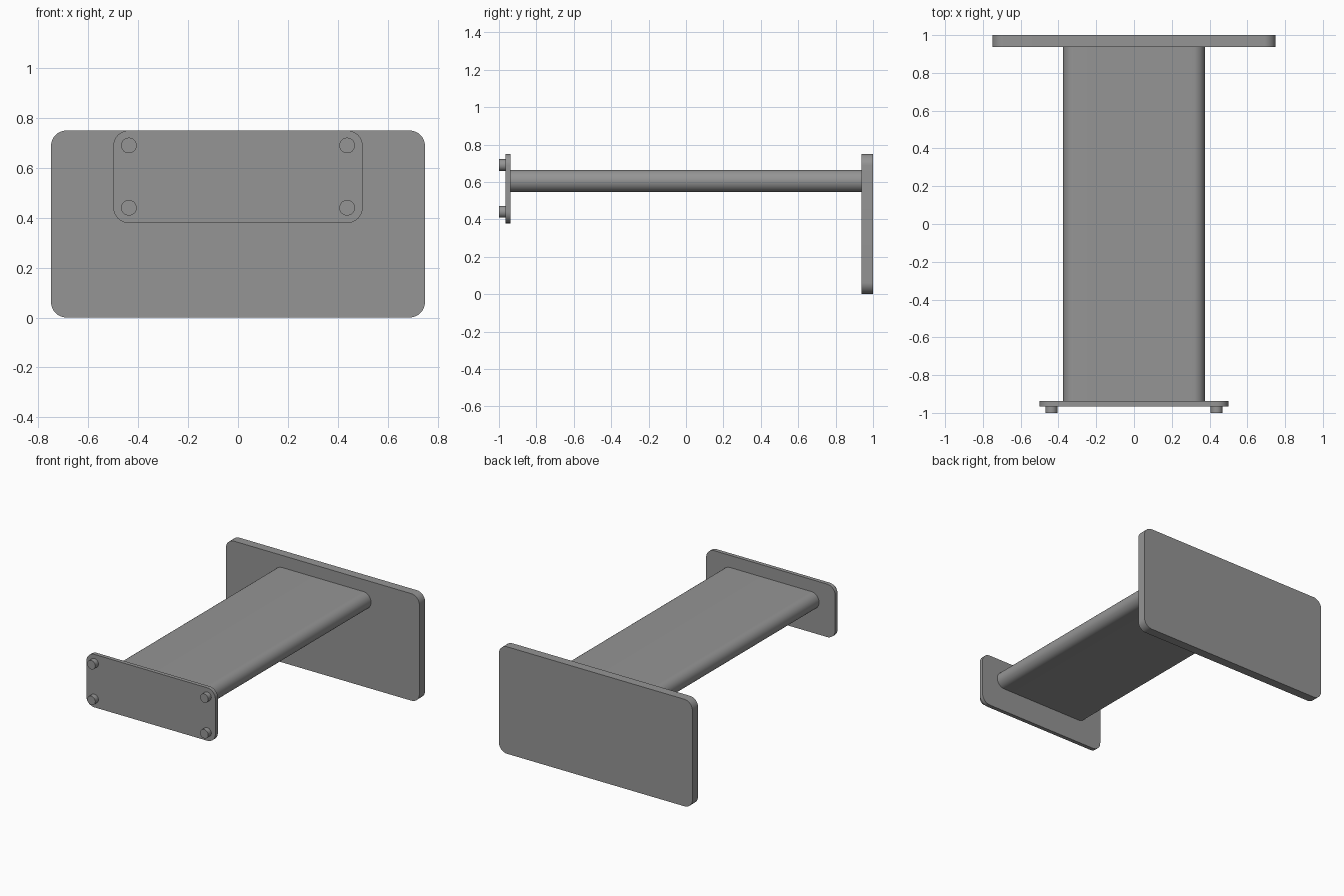
import bpy
import bmesh
import math

cube = bpy.data.objects.get("Cube")
if cube:
    bpy.data.objects.remove(cube, do_unlink=True)

grey = bpy.data.materials.new("grey metal")
grey.use_nodes = True
colour = (0.3, 0.3, 0.3, 1)
grey.diffuse_color = colour
grey.node_tree.nodes["Principled BSDF"].inputs["Base Color"].default_value = colour


def rounded_slab(name, x, z, width, height, radius, y_front, y_back, steps=12):
    """Rounded rectangle facing front, extruded from y_front to y_back."""
    bm = bmesh.new()
    outline = []
    for corner, (sx, sz) in enumerate([(1, 1), (-1, 1), (-1, -1), (1, -1)]):
        cx = x + sx * (width / 2 - radius)
        cz = z + sz * (height / 2 - radius)
        for i in range(steps + 1):
            a = math.pi / 2 * (corner + i / steps)
            outline.append(bm.verts.new((cx + radius * math.cos(a), y_front,
                                         cz + radius * math.sin(a))))
    bmesh.ops.remove_doubles(bm, verts=outline, dist=1e-5)
    face = bm.faces.new(bm.verts)
    new = bmesh.ops.extrude_face_region(bm, geom=[face], use_keep_orig=True)["geom"]
    moved = [v for v in new if isinstance(v, bmesh.types.BMVert)]
    bmesh.ops.translate(bm, verts=moved, vec=(0, y_back - y_front, 0))
    bmesh.ops.recalc_face_normals(bm, faces=bm.faces)
    mesh = bpy.data.meshes.new(name)
    bm.to_mesh(mesh)
    bm.free()
    mesh.materials.append(grey)
    obj = bpy.data.objects.new(name, mesh)
    bpy.context.collection.objects.link(obj)
    bpy.ops.object.select_all(action="DESELECT")
    obj.select_set(True)
    bpy.context.view_layer.objects.active = obj
    bpy.ops.object.shade_smooth_by_angle(angle=math.radians(30))
    return obj


# Plates at both ends and the flat bar with round edges between them
rounded_slab("back_plate", 0, 0.375, 1.5, 0.75, 0.0625, 0.9375, 1)
rounded_slab("front_plate", 0, 0.5645, 1, 0.371, 0.0625, -0.965, -0.9375)
rounded_slab("connecting_bar", 0, 0.605, 0.75, 0.12, 0.06, -0.9375, 0.9375)

# Four round studs on the front plate
for side, x in (("left", 0.4375), ("right", -0.4375)):
    for level, z in (("upper", 0.69), ("lower", 0.44)):
        rounded_slab(f"{level}_{side}_stud", x, z, 0.0625, 0.0625, 0.03125,
                     -1, -0.965, steps=8)
